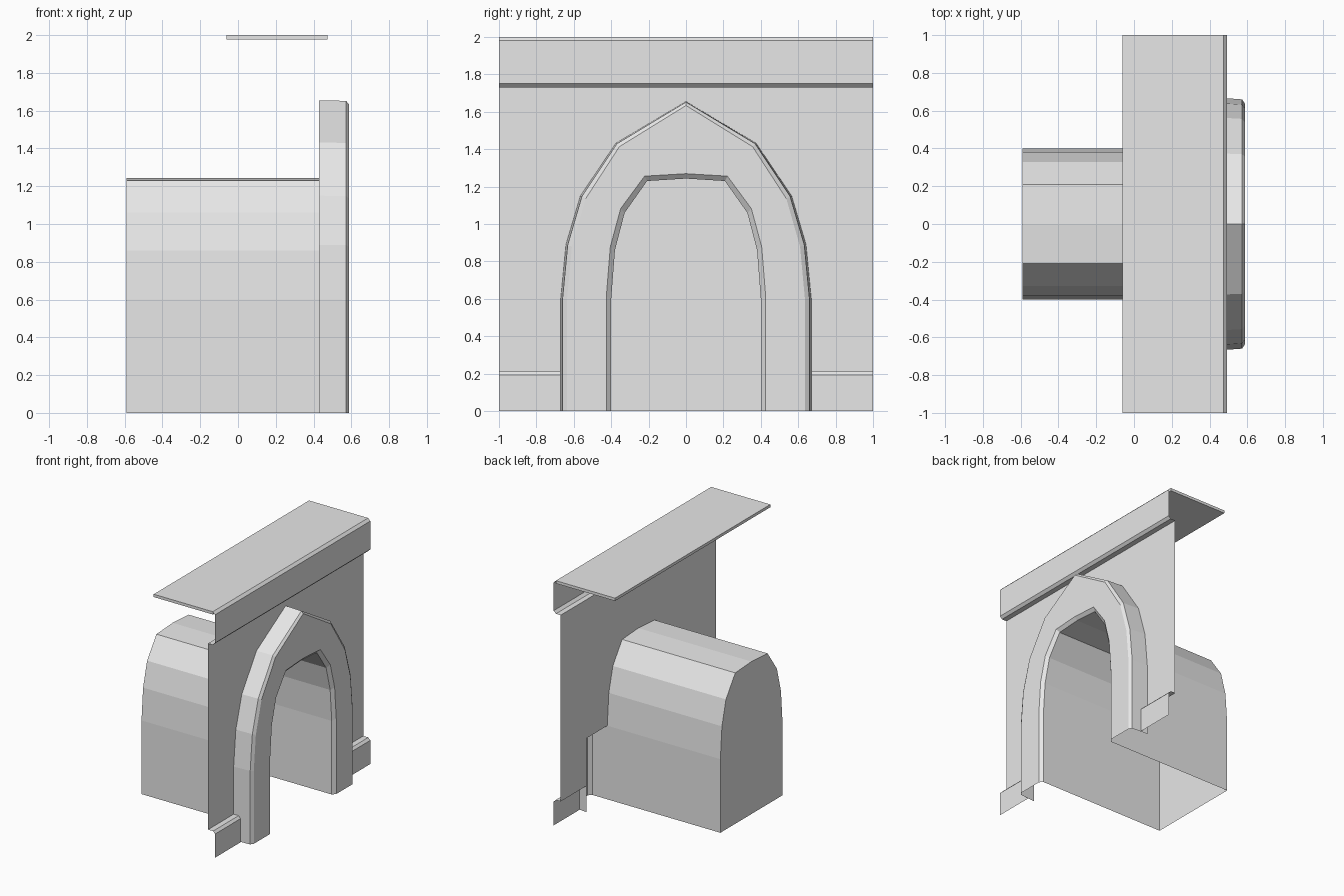
import bpy

cube = bpy.data.objects.get("Cube")
if cube:
    bpy.data.objects.remove(cube)

# Single plain stone colour
stone = bpy.data.materials.new("light_grey_stone")
stone.use_nodes = True
GREY = (0.8, 0.8, 0.8, 1)
stone.diffuse_color = GREY
stone.node_tree.nodes["Principled BSDF"].inputs["Base Color"].default_value = GREY


def add_mesh(name, verts, faces):
    mesh = bpy.data.meshes.new(name)
    mesh.from_pydata(verts, [], faces)
    mesh.materials.append(stone)
    mesh.update()
    obj = bpy.data.objects.new(name, mesh)
    bpy.context.collection.objects.link(obj)
    return obj


def loft(name, rings, cap_end=False):
    """Skin strips between open rings of equal length."""
    n = len(rings[0])
    verts = [p for ring in rings for p in ring]
    faces = []
    for r in range(len(rings) - 1):
        for i in range(n - 1):
            a = r * n + i
            faces.append((a, a + 1, a + n + 1, a + n))
    if cap_end:
        faces.append(tuple(range(len(verts) - n, len(verts))))
    return add_mesh(name, verts, faces)


def extrude_y(name, profile, y0, y1):
    """Sweep an open x-z profile along y."""
    return loft(name, [[(x, y, z) for x, z in profile] for y in (y0, y1)])


def mirrored(half):
    return half + [(-y, z) for y, z in reversed(half[:-1])]


def ring(outline, x, sy=1, sz=1):
    return [(x, y * sy, z * sz) for y, z in outline]


WALL_X, TRIM_X, FACE_X, BACK_X = 0.43, 0.493, 0.588, -0.59
THROAT_X = 0.565
SPRING = 0.6

# Half outlines from the floor to the apex
outer = mirrored([(0.67, 0), (0.67, SPRING), (0.642, 0.89), (0.565, 1.15),
                  (0.375, 1.432), (0, 1.655)])
inner = mirrored([(0.4, 0), (0.4, SPRING), (0.38, 0.86), (0.328, 1.06),
                  (0.208, 1.23), (0, 1.243)])

# Raised pointed surround with chamfered edges
loft("arch_surround", [
    ring(outer, WALL_X),
    ring(outer, 0.572, 0.985, 0.998),
    ring(outer, FACE_X, 0.95, 0.987),
    ring(inner, FACE_X, 1.065, 1.021),
    ring(inner, THROAT_X),
])

# Recess behind the opening, closed at the back
loft("recess", [ring(inner, THROAT_X), ring(inner, BACK_X)], cap_end=True)

# Wall sheet, cut away for the legs and the recess
TRIM_Z, CORNICE_Z = 0.212, 1.73
leg = outer[0][0]
wall = [(1, TRIM_Z), (1, CORNICE_Z), (-1, CORNICE_Z), (-1, TRIM_Z),
        (-leg, TRIM_Z), (-leg, SPRING)]
wall += list(reversed(inner[1:-1])) + [(leg, SPRING), (leg, TRIM_Z)]
add_mesh("wall", ring(wall, WALL_X), [tuple(range(len(wall)))])

# Skirting on both sides of the arch
skirting = [(TRIM_X, 0), (TRIM_X, 0.193), (0.475, TRIM_Z), (WALL_X, TRIM_Z)]
extrude_y("left_skirting", skirting, leg, 1)
extrude_y("right_skirting", skirting, -1, -leg)

# Cornice with chamfered lower and upper edges
SLAB_X, SLAB_Z = 0.473, 1.977
extrude_y("cornice", [(WALL_X, CORNICE_Z), (SLAB_X, CORNICE_Z), (TRIM_X, 1.75),
                      (TRIM_X, 1.98), (SLAB_X, 2)][::-1], -1, 1)

# Top slab
slab = [(-0.06, SLAB_Z), (SLAB_X, SLAB_Z), (SLAB_X, 2), (-0.06, 2)]
verts = [(x, y, z) for y in (-1, 1) for x, z in slab]
sides = [(i, i + 4, (i + 1) % 4 + 4, (i + 1) % 4) for i in range(4)]
add_mesh("top_slab", verts, [(0, 1, 2, 3), (7, 6, 5, 4)] + sides)

# Make every sheet face outward
for name, axis in (("arch_surround", (1, 0, 0)), ("wall", (1, 0, 0)),
                   ("recess", (-1, 0, 0)), ("cornice", (1, 0, 0)),
                   ("left_skirting", (1, 0, 0)), ("right_skirting", (1, 0, 0))):
    mesh = bpy.data.objects[name].data
    total = sum(p.area * p.normal.x * axis[0] for p in mesh.polygons)
    if total < 0:
        mesh.flip_normals()
mesh = bpy.data.objects["top_slab"].data
if max(mesh.polygons, key=lambda p: p.center.z).normal.z < 0:
    mesh.flip_normals()
